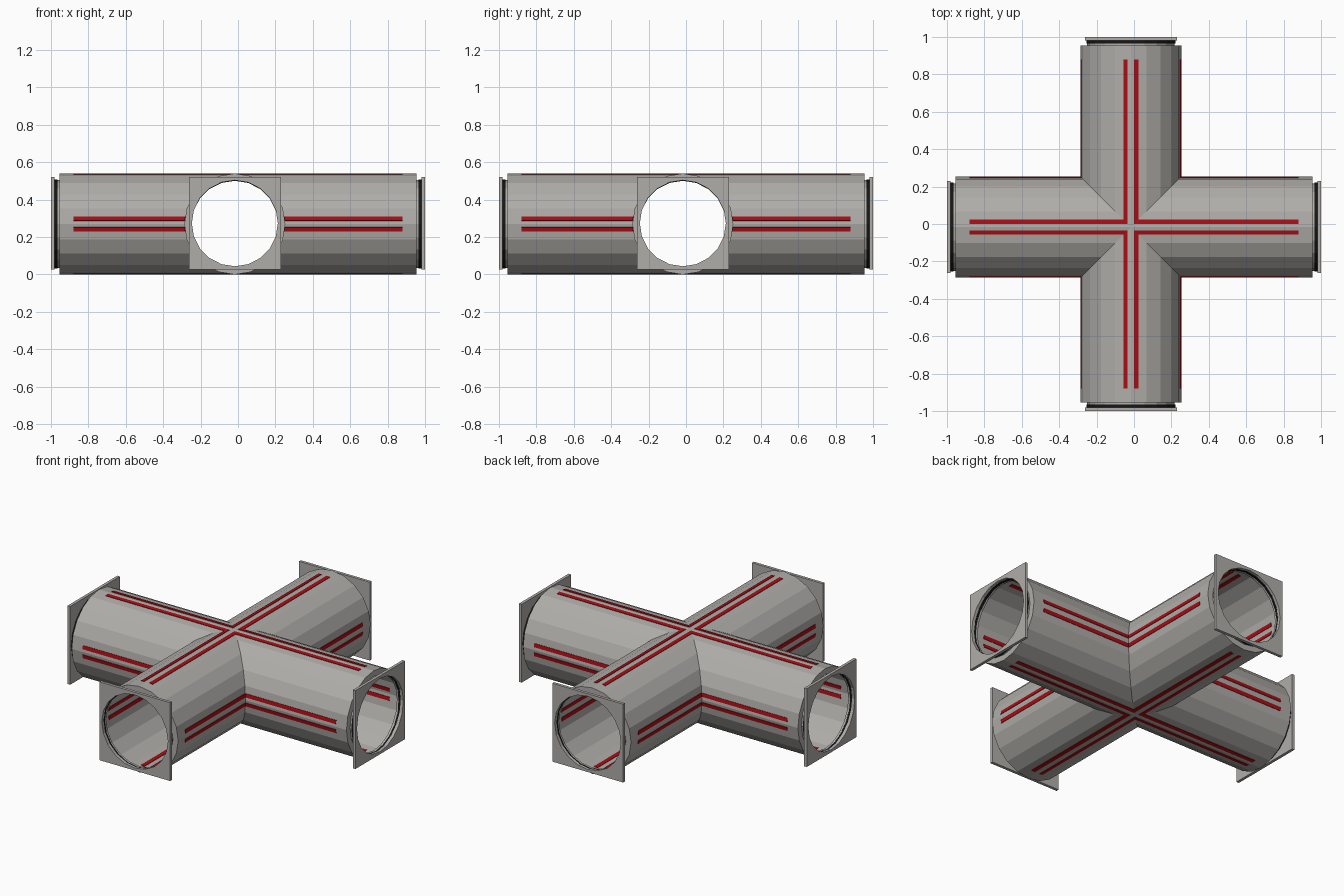
import bpy, bmesh, math
from mathutils import Vector

if "Cube" in bpy.data.objects:
    bpy.data.objects.remove(bpy.data.objects["Cube"])

SIDES, R, HOLE = 20, 0.27, 0.23
CX, CY, CZ = -0.017, -0.017, 0.27      # axis crossing point


def material(name, rgb):
    m = bpy.data.materials.new(name)
    m.diffuse_color = (*rgb, 1)
    m.use_nodes = True
    m.node_tree.nodes["Principled BSDF"].inputs["Base Color"].default_value = m.diffuse_color
    return m


grey = material("warm grey", (0.43, 0.42, 0.40))
red = material("dark red", (0.40, 0.004, 0.007))
black = material("black", (0.008, 0.008, 0.008))

# the four arm directions
ARMS = [("right", Vector((1, 0, 0))), ("back", Vector((0, 1, 0))),
        ("left", Vector((-1, 0, 0))), ("front", Vector((0, -1, 0)))]
UP = Vector((0, 0, 1))
C = Vector((CX, CY, CZ))


def place(axis, d, u, w):
    """Point at distance d from the crossing, u sideways, w up."""
    return C + axis * d + axis.cross(UP) * u + UP * w


def reach(axis, end):
    """Distance from the crossing to the world position +-end."""
    return end - C.dot(axis)


def finish(bm, name, mat, normals=True):
    bmesh.ops.remove_doubles(bm, verts=bm.verts, dist=1e-5)
    if normals:
        bmesh.ops.recalc_face_normals(bm, faces=bm.faces)
    me = bpy.data.meshes.new(name)
    bm.to_mesh(me)
    bm.free()
    me.materials.append(mat)
    ob = bpy.data.objects.new(name, me)
    bpy.context.collection.objects.link(ob)
    return ob


def circle(r):
    return [(r * math.sin(2 * math.pi * i / SIDES), r * math.cos(2 * math.pi * i / SIDES))
            for i in range(SIDES)]


def bridge(bm, a, b):
    """Join two closed rings of points with faces."""
    va, vb = [bm.verts.new(p) for p in a], [bm.verts.new(p) for p in b]
    n = len(va)
    for i in range(n):
        j = (i + 1) % n
        bm.faces.new((va[i], va[j], vb[j], vb[i]))


# crossing pipes: four mitred thin-walled arms with inward end rims
bm = bmesh.new()
for _, ax in ARMS:
    end = reach(ax, 0.955)
    outer = [place(ax, end, u, w) for u, w in circle(R)]
    bridge(bm, [place(ax, abs(u), u, w) for u, w in circle(R)], outer)
    bridge(bm, outer, [place(ax, end, u, w) for u, w in circle(HOLE + 0.003)])
finish(bm, "cross_pipe", grey)

for name, ax in ARMS:
    # narrow collar between pipe and flange: grey step, then black seal
    for part, d0, d1, r, mat in (("collar", 0.955, 0.968, 0.234, grey),
                                 ("seal", 0.966, 0.981, 0.238, black)):
        bm = bmesh.new()
        rings = [[place(ax, reach(ax, d), u, w) for u, w in circle(rr)]
                 for d, rr in ((d0, r), (d1, r), (d1, HOLE + 0.001), (d0, HOLE + 0.001))]
        for i in range(4):
            bridge(bm, rings[i], rings[(i + 1) % 4])
        finish(bm, f"{name}_{part}", mat)

    # square flange plate with a round hole
    bm = bmesh.new()
    half = 0.246
    square = [(u * half / max(abs(u), abs(w)), w * half / max(abs(u), abs(w)))
              for u, w in circle(1)]
    # move the points nearest each diagonal onto the corners
    for i in range(2, SIDES, 5):
        u, w = square[i]
        square[i] = (math.copysign(half, u), math.copysign(half, w))
        j = (i + 1) % SIDES
        if abs(square[j][0] * square[j][1]) > half * half * 0.7:
            square[j] = square[i]
    # outline must reach every corner
    square = [(math.copysign(half, u), math.copysign(half, w))
              if abs(u * w) > half * half * 0.7 else (u, w) for u, w in square]
    rings = [[place(ax, reach(ax, d), u, w + 0.004) for u, w in prof]
             for d, prof in ((0.982, square), (1.0, square), (1.0, circle(HOLE)), (0.982, circle(HOLE)))]
    for k in range(4):
        a = [bm.verts.new(p) for p in rings[k]]
        b = [bm.verts.new(p) for p in rings[(k + 1) % 4]]
        for i in range(SIDES):
            j = (i + 1) % SIDES
            loop = []
            for v in (a[i], a[j], b[j], b[i]):
                if not any((v.co - o.co).length < 1e-5 for o in loop):
                    loop.append(v)
            if len(loop) > 2:
                bm.faces.new(loop)
    bmesh.ops.delete(bm, geom=[v for v in bm.verts if not v.link_faces], context='VERTS')
    finish(bm, f"{name}_flange", grey)

    # paired red stripes on top, bottom and both sides, mitred at the crossing
    bm = bmesh.new()
    step = math.pi / SIDES
    for quarter in range(4):
        for sgn in (-1, 1):
            a = quarter * math.pi / 2 + sgn * step
            n = Vector((math.sin(a), math.cos(a)))
            t = Vector((math.cos(a), -math.sin(a))) * sgn
            sect = [n * (R * math.cos(step) + h) + t * v
                    for h, v in ((-0.003, -0.025), (0.003, -0.025), (0.003, -0.002), (-0.003, -0.002))]
            start = [place(ax, abs(p.x), p.x, p.y) for p in sect]
            stop = [place(ax, reach(ax, 0.88), p.x, p.y) for p in sect]
            bridge(bm, start, stop)
            bm.faces.new([bm.verts.new(p) for p in stop])
    finish(bm, f"{name}_stripes", red)
